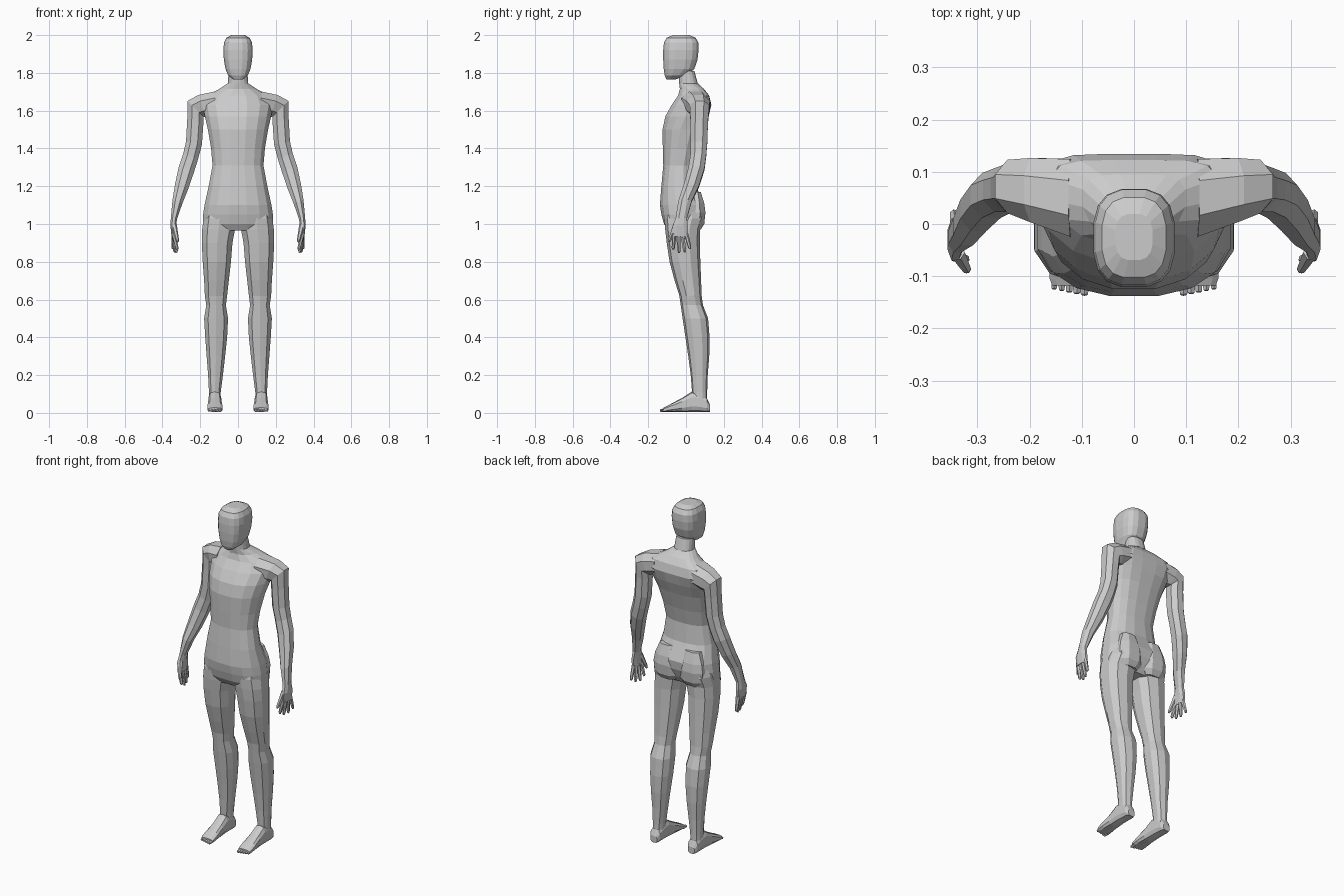
import bpy, bmesh
from math import cos, sin, pi, radians
from mathutils import Vector, Euler


def power(v, p):
    return (1 if v >= 0 else -1) * abs(v) ** (2 / p)


def loft(name, rings, sides=8, p=2.2, mirror=False):
    """Skin rings of (centre, half_u, half_v, rotation, bow) into a closed flat-shaded mesh."""
    bm = bmesh.new()
    loops = []
    for centre, ru, rv, rot, bow in rings:
        m = Euler([radians(a) for a in rot]).to_matrix()
        loop = []
        for i in range(sides):
            a = 2 * pi * (i + 0.5) / sides
            u, v = power(cos(a), p), power(sin(a), p)
            loop.append(bm.verts.new(Vector(centre) + m @ Vector((u * ru, v * rv + bow * u * u, 0))))
        loops.append(loop)
    for a, b in zip(loops, loops[1:]):
        for i in range(sides):
            j = (i + 1) % sides
            bm.faces.new((a[i], a[j], b[j], b[i]))
    bm.faces.new(loops[0])
    bm.faces.new(loops[-1])
    bmesh.ops.recalc_face_normals(bm, faces=bm.faces)
    mesh = bpy.data.meshes.new(name)
    bm.to_mesh(mesh)
    bm.free()
    obj = bpy.data.objects.new(name, mesh)
    bpy.context.collection.objects.link(obj)
    if mirror:
        obj.modifiers.new("Mirror", "MIRROR")
    return obj


def level(z, x0, x1, y0, y1, bow=0):
    """Horizontal ring from its x and y extents."""
    return ((x0 + x1) / 2, (y0 + y1) / 2, z), (x1 - x0) / 2, (y1 - y0) / 2, (0, 0, 0), bow


def digit(name, start, end, r0, r1, mirror=True):
    """Tapered finger or toe between two points."""
    a, b = Vector(start), Vector(end)
    rot = [v * 180 / pi for v in (b - a).to_track_quat('Z', 'Y').to_euler()]
    rings = [(a.lerp(b, t), r, r, rot, 0)
             for t, r in ((0, r0), (0.5, (r0 + r1) / 2), (0.9, r1), (1, r1 * 0.6))]
    loft(name, rings, 6, 2, mirror)


# Torso and neck: z, half width, front y, back y, backward bow of the sides
torso = [(0.965, .165, -.095, .055, 0), (1.0, .188, -.118, .075, 0), (1.05, .188, -.132, .095, 0),
         (1.1, .18, -.14, .10, 0), (1.2, .158, -.132, .055, 0), (1.31, .137, -.122, .045, .005),
         (1.4, .145, -.125, .065, .01), (1.5, .162, -.127, .095, .015), (1.57, .178, -.113, .12, .025),
         (1.63, .19, -.08, .134, .035), (1.68, .165, -.045, .122, .03), (1.715, .10, -.035, .095, .02),
         (1.745, .055, -.037, .063, 0), (1.81, .05, -.04, .045, 0)]
loft("torso", [level(z, -w, w, f, b, bow) for z, w, f, b, bow in torso], 16, 2.4)

# Head
head = [(1.764, .025, -.103, -.06), (1.785, .052, -.113, 0), (1.82, .067, -.119, .045),
        (1.87, .076, -.122, .062), (1.92, .079, -.122, .068), (1.96, .075, -.118, .067),
        (1.986, .062, -.104, .052), (2.0, .036, -.07, .02)]
loft("head", [level(z, -w, w, f, b) for z, w, f, b in head], 16, 2.8)

# Legs: z, inner x, outer x, front y, back y
leg = [(1.10, .03, .165, -.10, .085), (1.03, .012, .185, -.115, .098), (.97, .012, .194, -.11, .075),
       (.9, .026, .195, -.102, .073), (.8, .034, .19, -.087, .076), (.7, .046, .182, -.06, .08),
       (.62, .055, .178, -.035, .083), (.57, .062, .170, -.028, .09), (.5, .05, .182, -.018, .117),
       (.4, .055, .176, -.003, .125), (.3, .066, .168, .012, .123), (.2, .078, .16, .025, .115),
       (.11, .09, .155, .032, .112), (.05, .092, .155, .035, .112)]
loft("leg", [level(*r) for r in leg], 10, 2.4, True)

# Feet: y, centre x, half width, top z
foot = [(.126, .123, .022, .045), (.11, .123, .032, .08), (.07, .123, .034, .105), (.03, .123, .035, .112),
        (-.02, .122, .037, .08), (-.07, .122, .041, .053), (-.105, .122, .041, .034), (-.118, .121, .037, .028)]
loft("foot", [((x, y, (t + .005) / 2), w, (t - .005) / 2, (90, 0, 0), 0) for y, x, w, t in foot], 10, 3, True)
for i in range(5):
    x = .095 + i * .0145
    tip = -.137 + i * .003
    digit("toe", (x, -.105, .015), (x, tip, .011), .011 - i * .001, .008 - i * .0006)

# Arms and palms: x, y, z, outward half, depth half, tilt
arm = [(.12, .05, 1.64, .066, .08, -85), (.19, .065, 1.625, .066, .066, -70),
       (.224, .072, 1.61, .064, .055, -45), (.226, .07, 1.54, .047, .05, -12),
       (.233, .068, 1.43, .046, .048, -10), (.25, .065, 1.36, .045, .045, -18),
       (.273, .055, 1.29, .046, .046, -20), (.298, .028, 1.2, .040, .044, -20),
       (.32, -.005, 1.12, .030, .038, -18), (.339, -.025, 1.03, .018, .032, -10),
       (.343, -.03, .99, .016, .043, -4), (.341, -.03, .935, .012, .045, 4)]
loft("arm", [((x, y, z), a, b, (0, t, 0), 0) for x, y, z, a, b, t in arm], 8, 2.2, True)

# Fingers fan out from the palm, thumb in front
for y0, x1, y1, z1 in ((-.062, .321, -.068, .865), (-.041, .325, -.036, .848),
                       (-.02, .334, -.006, .85), (0, .345, .022, .868)):
    digit("finger", (.341, y0, .95), (x1, y1, z1), .012, .0085)
digit("thumb", (.339, -.055, .995), (.319, -.09, .905), .015, .009)

# Buttocks round out the back of the hips
cheek = [(.97, .055, .03), (1.0, .08, .05), (1.06, .085, .057), (1.11, .075, .05), (1.17, .05, .03)]
loft("buttock", [((.082, .05, z), a, b, (0, 0, 0), 0) for z, a, b in cheek], 8, 2.2, True)
